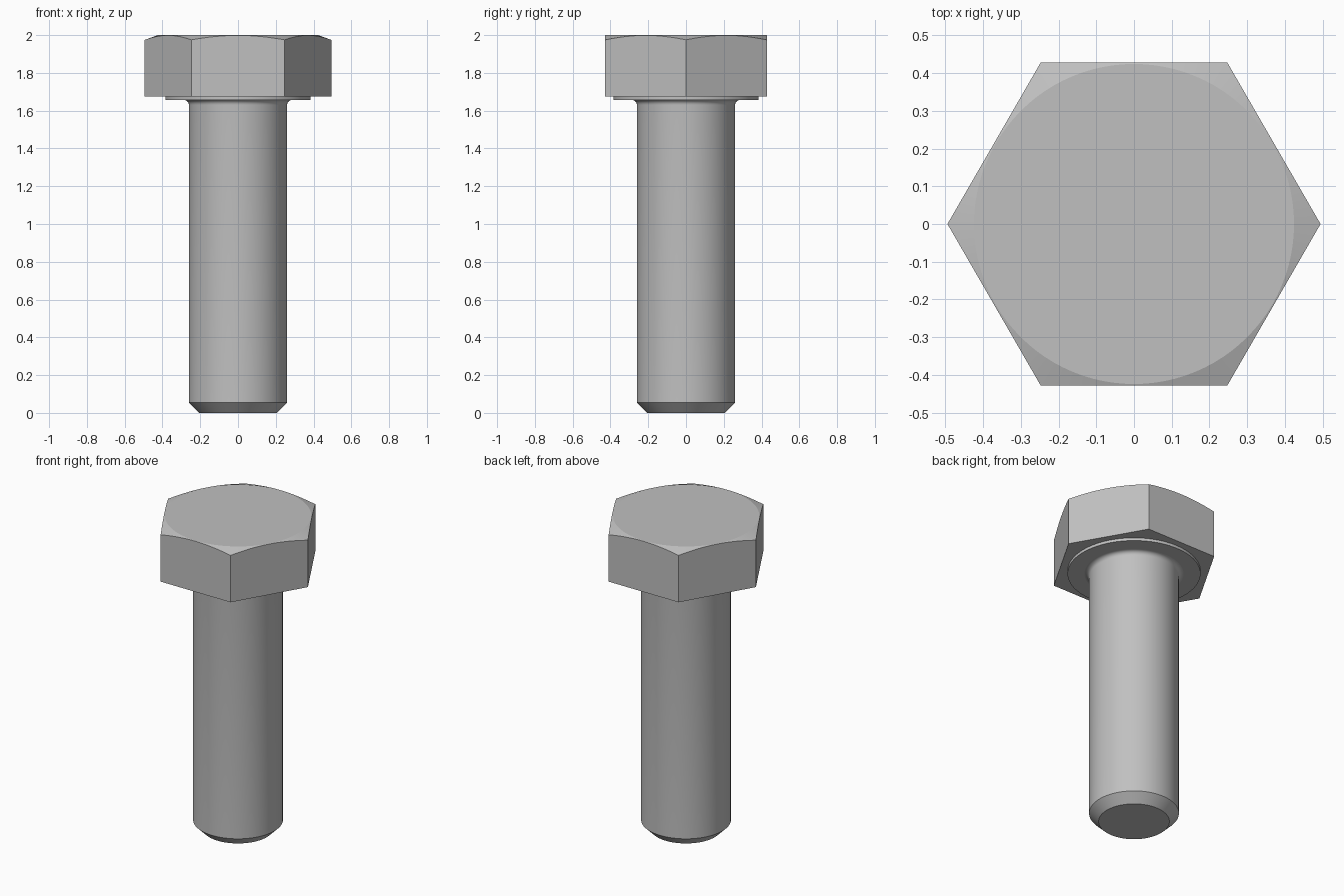
import bpy, bmesh, math

cube = bpy.data.objects.get("Cube")
if cube:
    bpy.data.objects.remove(cube, do_unlink=True)

SEGMENTS = 96
APOTHEM = 0.428

steel = bpy.data.materials.new("grey_steel")
steel.use_nodes = True
colour = (0.53, 0.53, 0.53, 1)
steel.diffuse_color = colour
steel.node_tree.nodes["Principled BSDF"].inputs["Base Color"].default_value = colour


def circle(radius, z):
    return lambda a: (radius, z)


def hex_radius(a):
    """Distance from the axis to the hexagon edge, with corners on the x axis."""
    return APOTHEM / math.cos(a % (math.pi / 3) - math.pi / 6)


def loft(name, rings, angle):
    """Skin a stack of rings (bottom to top) and cap both ends."""
    bm = bmesh.new()
    loops = []
    for ring in rings:
        loop = []
        for i in range(SEGMENTS):
            a = math.tau * i / SEGMENTS
            r, z = ring(a)
            loop.append(bm.verts.new((r * math.cos(a), r * math.sin(a), z)))
        loops.append(loop)
    for low, high in zip(loops, loops[1:]):
        for i in range(SEGMENTS):
            j = (i + 1) % SEGMENTS
            bm.faces.new((low[i], low[j], high[j], high[i]))
    bm.faces.new(loops[0][::-1])
    bm.faces.new(loops[-1])
    mesh = bpy.data.meshes.new(name)
    bm.to_mesh(mesh)
    bm.free()
    mesh.materials.append(steel)
    obj = bpy.data.objects.new(name, mesh)
    bpy.context.collection.objects.link(obj)
    bpy.ops.object.select_all(action='DESELECT')
    obj.select_set(True)
    bpy.context.view_layer.objects.active = obj
    bpy.ops.object.shade_smooth_by_angle(angle=math.radians(angle))
    return obj


# Hexagonal head whose corners are cut by a shallow cone
FLAT = 0.424
loft("hex_head", [
    lambda a: (hex_radius(a), 1.675),
    lambda a: (hex_radius(a), 2 - (hex_radius(a) - FLAT) * 0.36),
    circle(FLAT, 2),
], 15)

# Thin round bearing face under the head
loft("washer_face", [circle(0.385, 1.657), circle(0.385, 1.68)], 30)

# Shank with a chamfered tip and a small fillet under the head
FILLET = 0.027
fillet = []
for k in range(1, 7):
    t = k / 6 * math.pi / 2
    fillet.append(circle(0.26 + FILLET * (1 - math.cos(t)),
                         1.657 - FILLET + FILLET * math.sin(t)))
loft("shank", [
    circle(0.205, 0), circle(0.26, 0.055), circle(0.26, 1.657 - FILLET),
] + fillet, 30)
